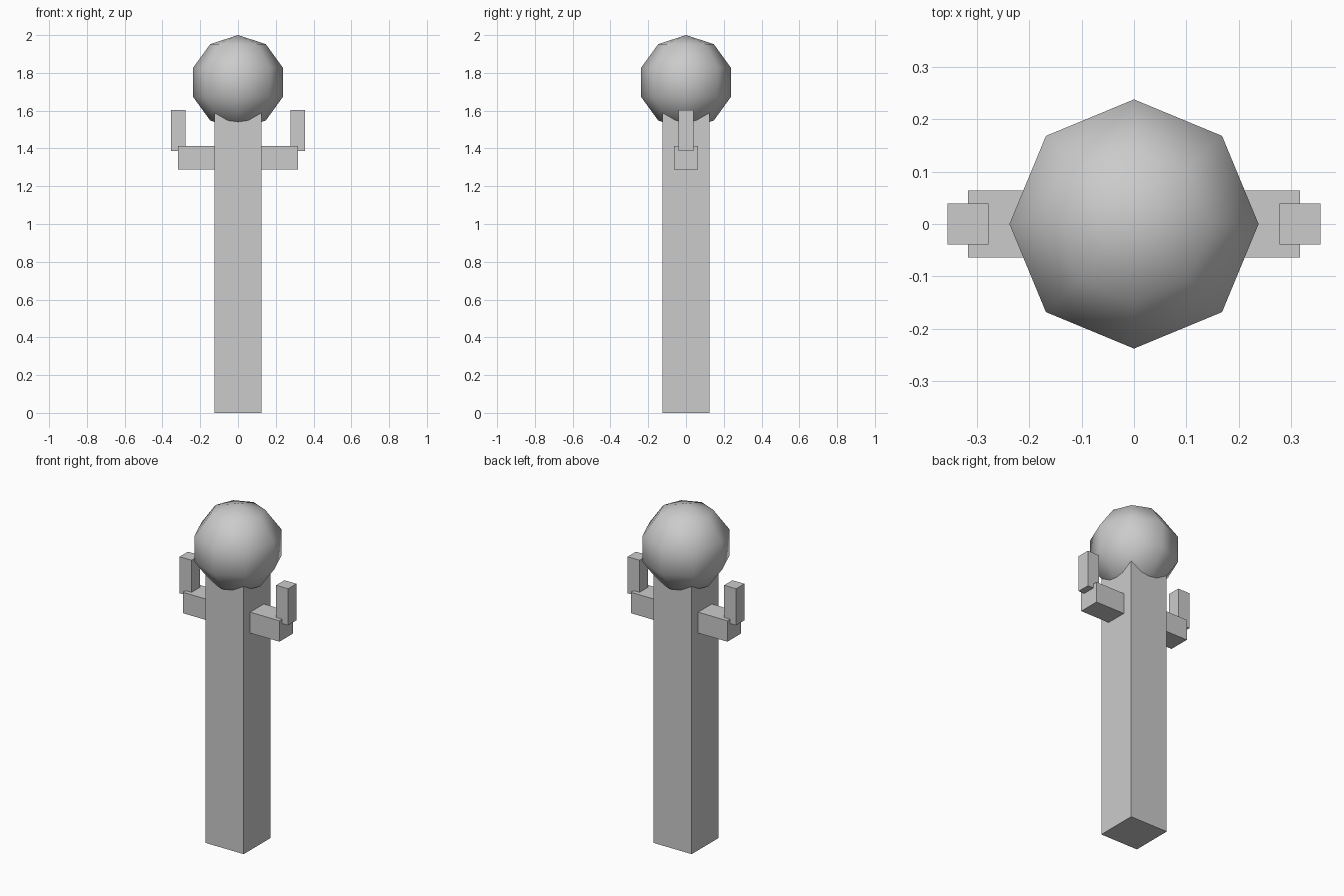
import bpy

if "Cube" in bpy.data.objects:
    bpy.data.objects.remove(bpy.data.objects["Cube"])


def box(name, lo, hi):
    """Axis-aligned box between two corners."""
    bpy.ops.mesh.primitive_cube_add(size=1, location=[(a + b) / 2 for a, b in zip(lo, hi)])
    ob = bpy.context.object
    ob.name = name
    ob.scale = [b - a for a, b in zip(lo, hi)]
    bpy.ops.object.transform_apply(location=False, rotation=False, scale=True)
    return ob


# square trunk, its top buried in the ball
box("trunk", (-0.125, -0.125, 0), (0.125, 0.125, 1.6))

# crossbar forming both arms
box("arms", (-0.317, -0.064, 1.289), (0.317, 0.064, 1.413))

# upright at each arm end
for side, s in (("left", -1), ("right", 1)):
    xs = sorted((s * 0.278, s * 0.356))
    box(side + "_upright", (xs[0], -0.039, 1.387), (xs[1], 0.039, 1.604))

# low-poly smooth-shaded ball on top
bpy.ops.mesh.primitive_uv_sphere_add(segments=8, ring_count=5, radius=0.25, location=(0, 0, 1.75))
bpy.context.object.name = "ball_top"
bpy.ops.object.shade_smooth()
